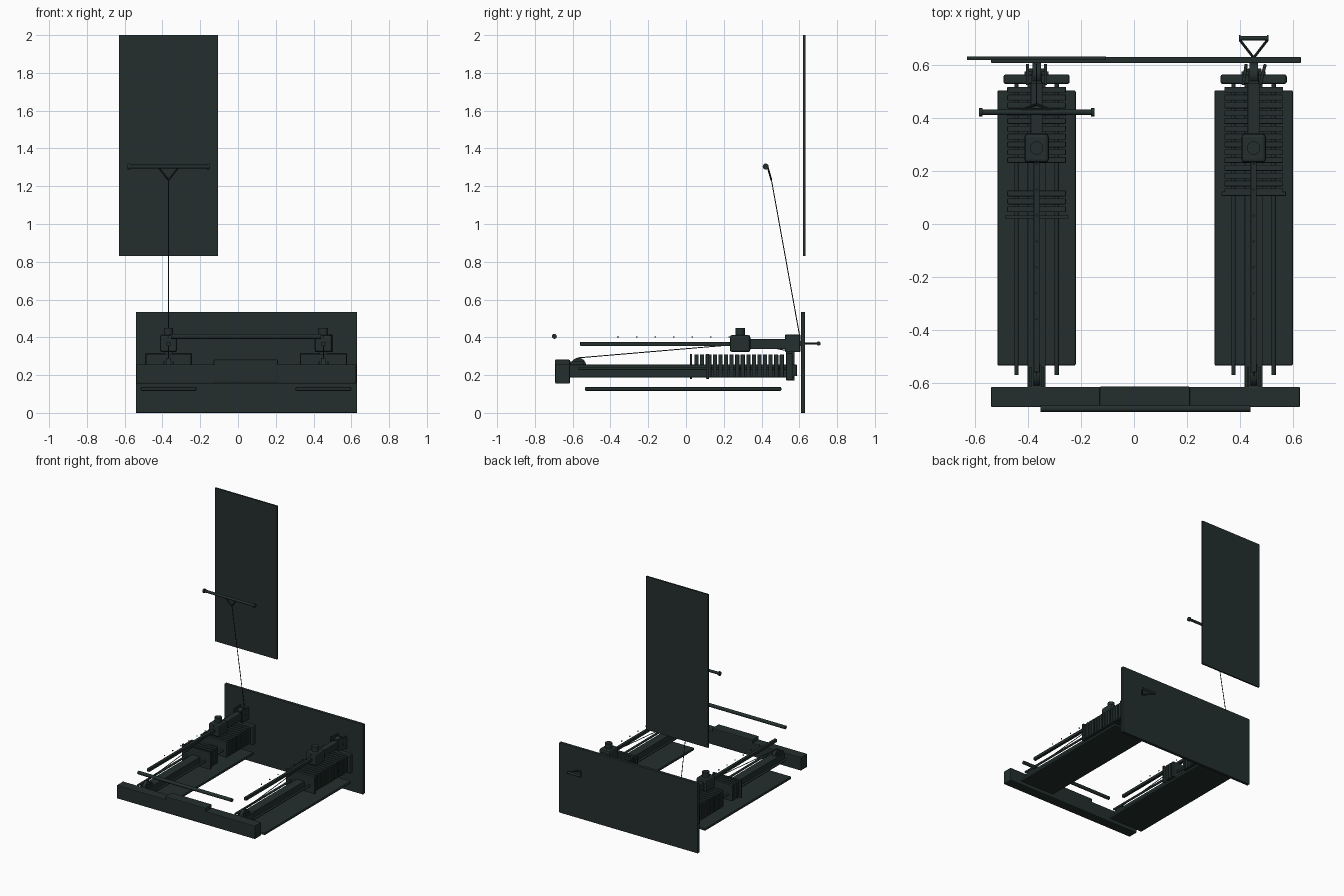
import bpy, math
from mathutils import Vector

cube = bpy.data.objects.get("Cube")
if cube:
    bpy.data.objects.remove(cube, do_unlink=True)

COLOUR = (0.017, 0.028, 0.027, 1.0)
mat = bpy.data.materials.new("dark slate green")
mat.use_nodes = True
mat.diffuse_color = COLOUR
mat.node_tree.nodes["Principled BSDF"].inputs["Base Color"].default_value = COLOUR


def finish(name, bevel=0.0, smooth=False):
    ob = bpy.context.object
    ob.name = name
    ob.data.materials.append(mat)
    if smooth:
        bpy.ops.object.shade_smooth_by_angle(angle=math.radians(35))
    if bevel:
        m = ob.modifiers.new("edge_bevel", 'BEVEL')
        m.width = bevel
        m.segments = 2
    return ob


def box(name, x, y, z, bevel=0.0):
    """Box from (min, max) pairs along each axis."""
    spans = (x, y, z)
    bpy.ops.mesh.primitive_cube_add(size=1, location=[(a + b) / 2 for a, b in spans])
    bpy.context.object.scale = [b - a for a, b in spans]
    bpy.ops.object.transform_apply(location=False, rotation=False, scale=True)
    return finish(name, bevel)


def rod(name, a, b, r, sides=16):
    """Cylinder between two points."""
    a, b = Vector(a), Vector(b)
    d = b - a
    bpy.ops.mesh.primitive_cylinder_add(vertices=sides, radius=r, depth=d.length, location=(a + b) / 2)
    bpy.context.object.rotation_euler = d.to_track_quat('Z', 'Y').to_euler()
    return finish(name, smooth=True)


# Back board, tall panel and front cross beam
box("back_board", (-0.54, 0.63), (0.608, 0.631), (0, 0.535), 0.003)
box("tall_panel", (-0.63, -0.105), (0.62, 0.632), (0.83, 2.0))
box("front_beam", (-0.54, 0.627), (-0.692, -0.615), (0.155, 0.257), 0.005)
box("beam_centre_pad", (-0.13, 0.211), (-0.694, -0.614), (0.16, 0.282), 0.006)

# Loose straight bar above the front beam
rod("loose_bar", (-0.354, -0.697, 0.405), (0.44, -0.697, 0.405), 0.013)


def station(side, cx, stacked, lifted, head_turn):
    """One weight track: floor plate, rail, stack, carriage and pulley head."""
    def part(name, hw, y, z, bevel=0.0, off=0.0):
        return box(f"{side}_{name}", (cx + off - hw, cx + off + hw), y, z, bevel)

    # Floor plate and main rail
    part("floor_plate", 0.148, (-0.535, 0.505), (0.117, 0.137), 0.006)
    part("main_rail", 0.034, (-0.62, 0.57), (0.188, 0.255), 0.003)

    # Guide rods through the weights
    for s in (-1, 1):
        rod(f"{side}_guide_rod", (cx + s * 0.076, -0.57, 0.235), (cx + s * 0.076, 0.55, 0.235), 0.008)

    # Weight plates, resting ones at the back and lifted ones ahead of them
    for i in range(stacked):
        y = 0.507 - i * 0.0295
        part("weight_plate", 0.111, (y - 0.011, y + 0.011), (0.188, 0.31), 0.003)
    for i in range(lifted):
        y = 0.115 - i * 0.0295
        part("lifted_weight", 0.111, (y - 0.011, y + 0.011), (0.188, 0.31), 0.003)
    if lifted:
        part("stack_end_plate", 0.12, (0.02, 0.032), (0.18, 0.312))
    else:
        part("stack_end_plate", 0.122, (0.106, 0.122), (0.18, 0.312), 0.003)

    # Rear bracket and post
    part("rear_bracket", 0.125, (0.529, 0.565), (0.172, 0.318), 0.008)
    part("rear_post", 0.02, (0.53, 0.575), (0.172, 0.40), 0.003)
    part("rail_end", 0.03, (0.565, 0.587), (0.195, 0.255), 0.003)

    # Upper selector rail with its row of pins
    part("selector_rail", 0.011, (-0.56, 0.34), (0.354, 0.376), 0.002)
    for i in range(7):
        y = -0.36 + i * 0.098
        rod(f"{side}_pin", (cx, y, 0.398), (cx, y, 0.405), 0.004, 8)

    # Sliding carriage with round knob and arm
    part("carriage", 0.046, (0.232, 0.341), (0.322, 0.412), 0.012)
    rod(f"{side}_carriage_knob", (cx, 0.287, 0.405), (cx, 0.287, 0.45), 0.025, 24)
    part("arm", 0.023, (0.335, 0.535), (0.337, 0.392), 0.004)

    # Pulley head: two cheeks, wheel and axle
    for s in (-1, 1):
        cheek = part("pulley_cheek", 0.006, (0.525, 0.605), (0.322, 0.414), 0.003, s * 0.034)
        cheek.rotation_euler.z = head_turn * (1 if s > 0 else 0.6)
    rod(f"{side}_head_wheel", (cx - 0.016, 0.568, 0.368), (cx + 0.016, 0.568, 0.368), 0.042, 28)
    rod(f"{side}_head_axle", (cx - 0.045, 0.568, 0.368), (cx + 0.045, 0.568, 0.368), 0.008)

    # Front pulley and the cable running back to the carriage
    rod(f"{side}_front_wheel", (cx - 0.012, -0.57, 0.25), (cx + 0.012, -0.57, 0.25), 0.041, 28)
    for s in (-1, 1):
        part("front_wheel_cheek", 0.004, (-0.615, -0.54), (0.25, 0.272), 0.0, s * 0.022)
    rod(f"{side}_cable", (cx, -0.575, 0.291), (cx, 0.24, 0.36), 0.0025, 8)
    rod(f"{side}_rear_cable", (cx, 0.35, 0.365), (cx, 0.56, 0.325), 0.0025, 8)


LEFT_X, RIGHT_X = 0.452, -0.368
station("right", RIGHT_X, 10, 3, 0.0)
station("left", LEFT_X, 14, 0, -0.25)

# Pull-down bar hanging on the right station's cable
BAR_Y, BAR_Z = 0.422, 1.304
rod("pull_bar", (-0.585, BAR_Y, BAR_Z), (-0.152, BAR_Y, BAR_Z), 0.010)
for x in (-0.585, -0.162):
    rod("pull_bar_end", (x, BAR_Y, BAR_Z), (x + 0.012, BAR_Y, BAR_Z), 0.016)
for s in (-1, 1):
    rod("pull_bar_strap", (RIGHT_X + s * 0.054, 0.432, 1.302), (RIGHT_X, 0.452, 1.232), 0.005, 8)
rod("strap_crosspiece", (RIGHT_X - 0.056, 0.432, 1.302), (RIGHT_X + 0.056, 0.432, 1.302), 0.006, 8)
rod("pull_bar_cable", (RIGHT_X, 0.452, 1.235), (RIGHT_X, 0.603, 0.40), 0.0025, 8)

# Small stirrup handle behind the board on the left station
GRIP_Z = 0.367
rod("stirrup_grip", (LEFT_X - 0.05, 0.702, GRIP_Z), (LEFT_X + 0.05, 0.702, GRIP_Z), 0.009)
for s in (-1, 1):
    rod("stirrup_strap", (LEFT_X, 0.628, GRIP_Z), (LEFT_X + s * 0.052, 0.695, GRIP_Z), 0.005, 8)
    rod("stirrup_end", (LEFT_X + s * 0.05, 0.702, GRIP_Z), (LEFT_X + s * 0.056, 0.702, GRIP_Z), 0.011)
rod("stirrup_cable", (LEFT_X, 0.57, GRIP_Z), (LEFT_X, 0.635, GRIP_Z), 0.004, 8)
